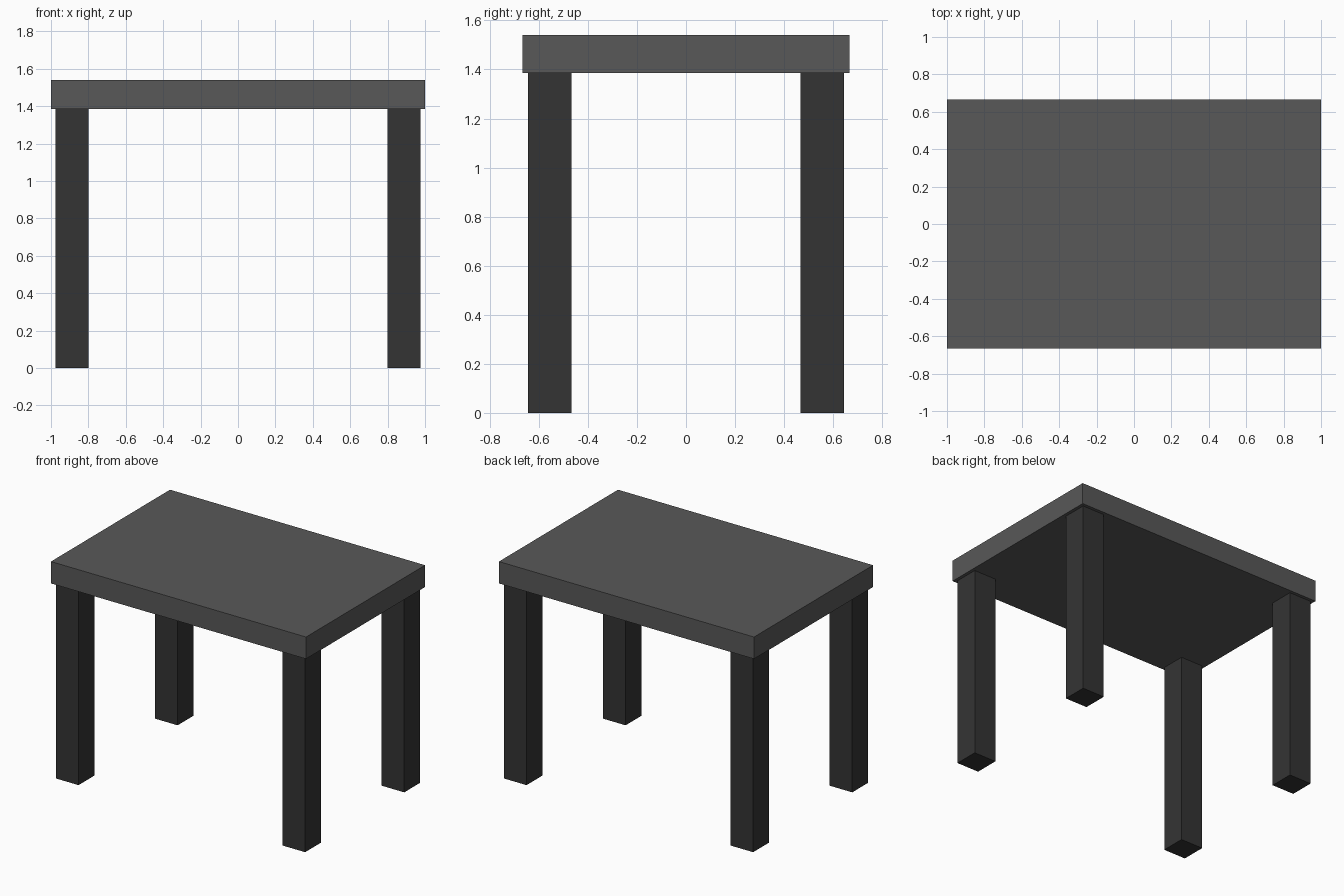
import bpy

cube = bpy.data.objects.get("Cube")
if cube:
    bpy.data.objects.remove(cube, do_unlink=True)


def material(name, value):
    mat = bpy.data.materials.new(name)
    mat.use_nodes = True
    colour = (value, value, value, 1)
    mat.diffuse_color = colour
    mat.node_tree.nodes["Principled BSDF"].inputs["Base Color"].default_value = colour
    return mat


def box(name, centre, size, mat):
    bpy.ops.mesh.primitive_cube_add(size=1, location=centre)
    obj = bpy.context.object
    obj.name = name
    obj.scale = size
    bpy.ops.object.transform_apply(location=False, rotation=False, scale=True)
    obj.data.materials.append(mat)
    return obj


top_grey = material("mid grey", 0.098)
leg_grey = material("dark grey", 0.034)

LENGTH, DEPTH, HEIGHT = 2.0, 1.333, 1.54
SLAB, LEG, INSET = 0.155, 0.177, 0.023
leg_height = HEIGHT - SLAB

# Tabletop slab
box("tabletop", (0, 0, HEIGHT - SLAB / 2), (LENGTH, DEPTH, SLAB), top_grey)

# Four square legs set in slightly from the corners
leg_x = LENGTH / 2 - INSET - LEG / 2
leg_y = DEPTH / 2 - INSET - LEG / 2
for side, sx in (("left", 1), ("right", -1)):
    for end, sy in (("front", -1), ("back", 1)):
        box(f"{end}_{side}_leg", (sx * leg_x, sy * leg_y, leg_height / 2),
            (LEG, LEG, leg_height), leg_grey)
